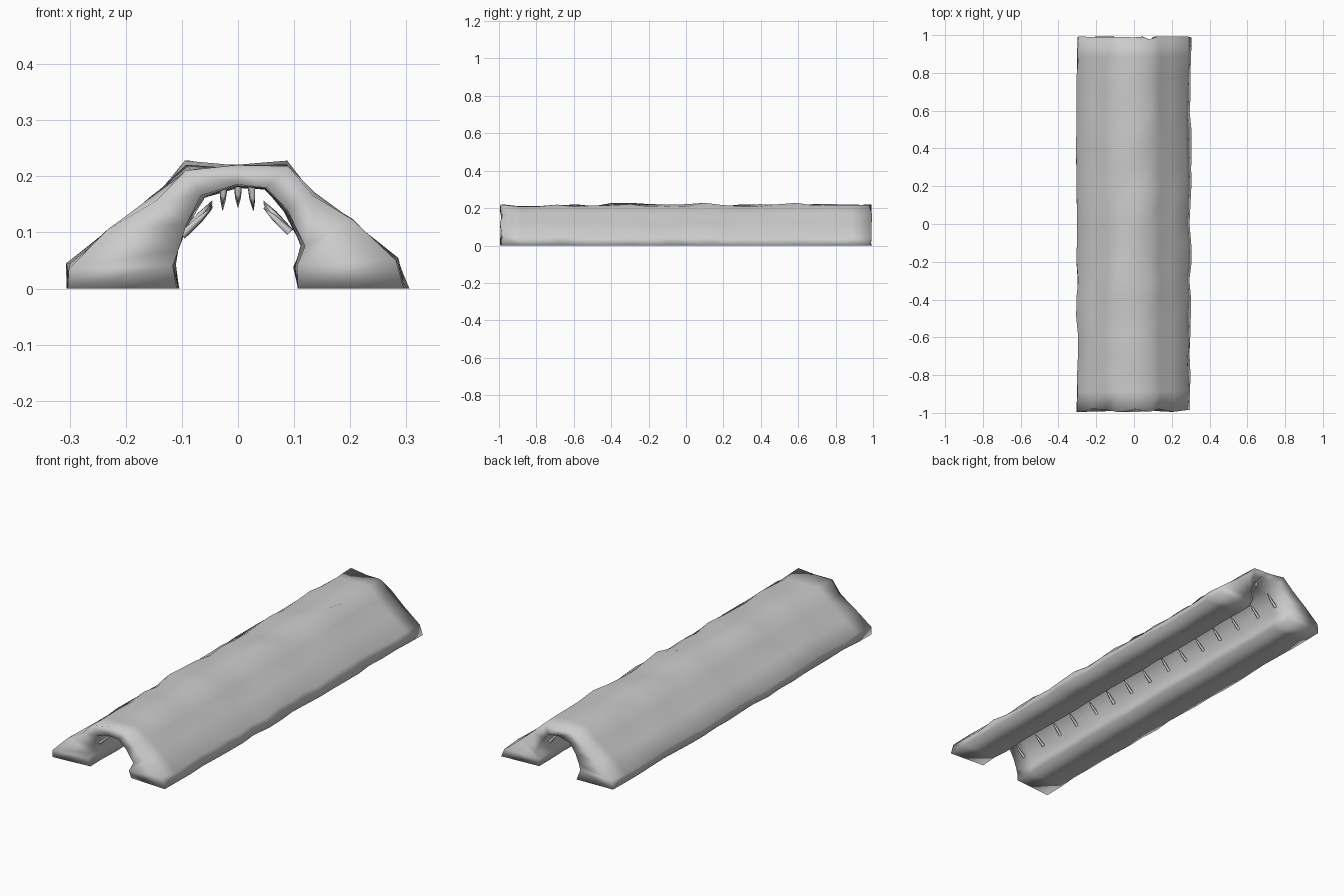
import bpy, bmesh, math, random
from mathutils import Vector

cube = bpy.data.objects.get("Cube")
if cube:
    bpy.data.objects.remove(cube, do_unlink=True)
random.seed(4)

stone = bpy.data.materials.new("pale grey stone")
stone.use_nodes = True
GREY = (0.6, 0.6, 0.6, 1)
stone.diffuse_color = GREY
stone.node_tree.nodes["Principled BSDF"].inputs["Base Color"].default_value = GREY


def make_object(name, bm):
    bmesh.ops.recalc_face_normals(bm, faces=bm.faces)
    mesh = bpy.data.meshes.new(name)
    bm.to_mesh(mesh)
    bm.free()
    mesh.materials.append(stone)
    for face in mesh.polygons:
        face.use_smooth = True
    obj = bpy.data.objects.new(name, mesh)
    bpy.context.collection.objects.link(obj)


# Arch cross-section: matching outer and inner points, from -x foot to +x foot
OUTER = [(-.3, 0), (-.3, .04), (-.23, .1), (-.15, .16), (-.09, .215), (0, .214),
         (.085, .214), (.135, .165), (.2, .117), (.28, .048), (.3, 0)]
INNER = [(-.108, 0), (-.114, .04), (-.11, .072), (-.092, .115), (-.062, .165), (0, .183),
         (.05, .18), (.085, .14), (.116, .075), (.102, .04), (.11, 0)]
STATIONS = 20


def rough(x, z, amount):
    """Weathered offset that keeps the feet on the ground."""
    dx = random.uniform(-amount, amount)
    dz = random.uniform(-amount, amount) if z else 0
    return x + dx, z + dz


# Rock arch tunnel
bm = bmesh.new()
rings = []
for i in range(STATIONS + 1):
    y = -0.985 + 1.97 * i / STATIONS
    ring = []
    for points, amount in ((OUTER, 0.007), (INNER[::-1], 0.004)):
        for x, z in points:
            px, pz = rough(x, z, amount)
            end = random.uniform(-0.012, 0.012) if i in (0, STATIONS) else 0
            ring.append(bm.verts.new((px, y + end, pz)))
    rings.append(ring)
count = len(rings[0])
for a, b in zip(rings, rings[1:]):
    for k in range(count):
        n = (k + 1) % count
        bm.faces.new((a[k], a[n], b[n], b[k]))
# End walls, as quads between the outer and inner outlines
for ring in (rings[0], rings[-1]):
    for k in range(len(OUTER) - 1):
        bm.faces.new((ring[k], ring[k + 1], ring[count - 2 - k], ring[count - 1 - k]))
# Raised lumps on the shoulders
for ring, k in ((rings[6], 4), (rings[7], 4), (rings[11], 6), (rings[16], 6)):
    ring[k].co.z = 0.228
make_object("rock_arch", bm)


def spike(bm, base, tip, radius):
    """Tapered stalactite with a slightly swollen middle."""
    base, tip = Vector(base), Vector(tip)
    axis = tip - base
    turn = Vector((0, 0, 1)).rotation_difference(axis)
    loops = []
    for t, r in ((0, 1), (0.6, 0.7)):
        loops.append([bm.verts.new(base + axis * t + turn @ Vector(
            (math.cos(a) * radius * r, math.sin(a) * radius * r, 0)))
            for a in (k * math.tau / 5 for k in range(5))])
    point = bm.verts.new(tip)
    for k in range(5):
        n = (k + 1) % 5
        bm.faces.new((loops[0][k], loops[0][n], loops[1][n], loops[1][k]))
        bm.faces.new((loops[1][k], loops[1][n], point))


# Rows of stalactites: ceiling centre and both inner walls
ROWS = {
    "ceiling_stalactites": ((0, .19), (0, .145)),
    "left_wall_stalactites": ((.092, .1), (.045, .15)),
    "right_wall_stalactites": ((-.1, .095), (-.045, .15)),
}
for name, (base, tip) in ROWS.items():
    bm = bmesh.new()
    for i in range(15):
        y = -0.92 + i * 0.131 + random.uniform(-0.01, 0.01)
        shift = random.choice((-.024, 0, .024)) if base[0] == 0 else 0
        drop = random.uniform(-0.008, 0.008)
        spike(bm, (base[0] + shift, y, base[1]),
              (tip[0] + shift * 1.15, y, tip[1] + drop), 0.008)
    make_object(name, bm)
